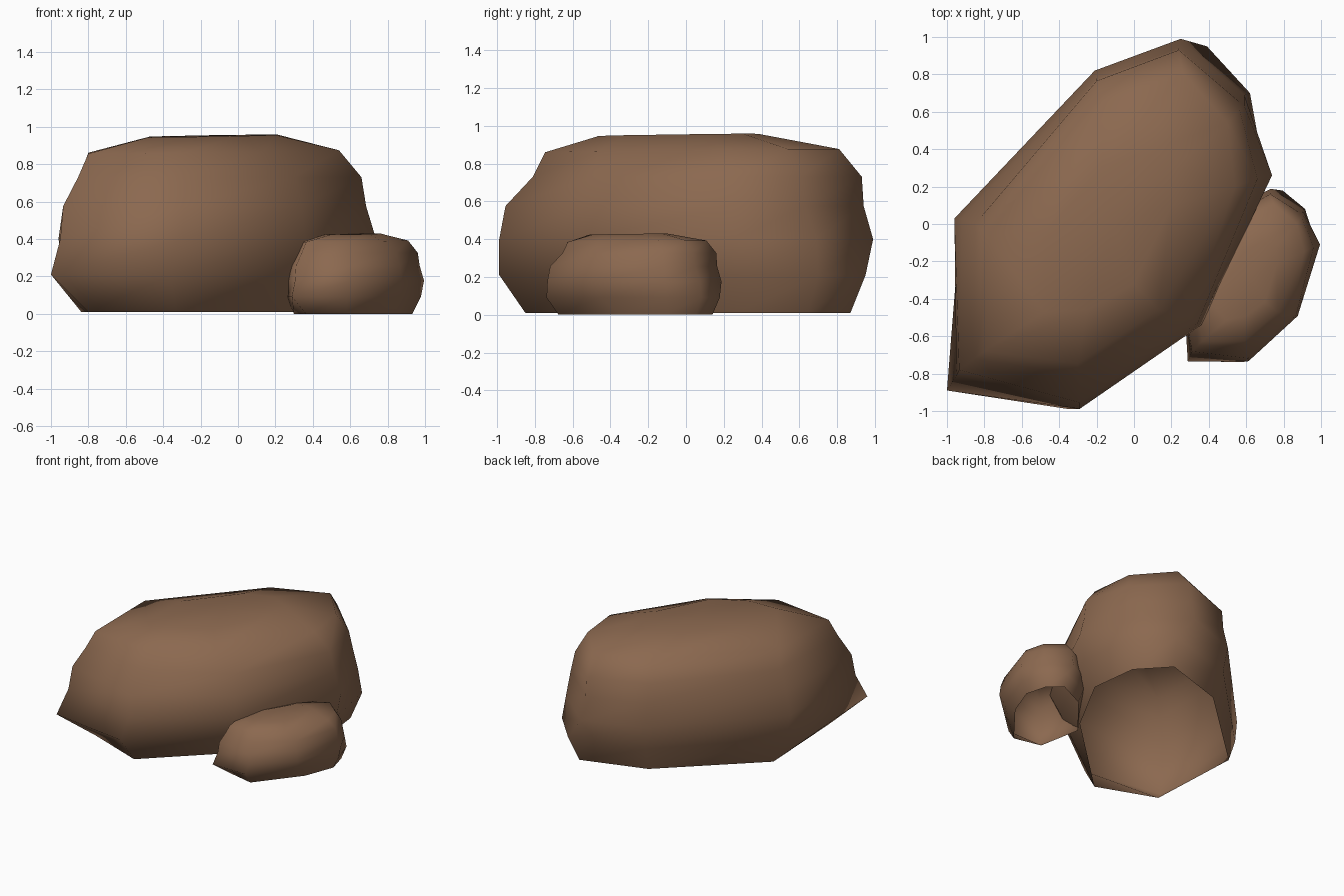
import bpy, bmesh, math

if "Cube" in bpy.data.objects:
    bpy.data.objects.remove(bpy.data.objects["Cube"])

brown = bpy.data.materials.new("earthy brown")
brown.diffuse_color = (0.26, 0.14, 0.079, 1)
brown.use_nodes = True
brown.node_tree.nodes["Principled BSDF"].inputs["Base Color"].default_value = brown.diffuse_color

# Eight-sided outlines of the boulder, from the open foot to the crown
foot = [(-.838, .08), (-.16, .71), (.345, .87), (.555, .645), (.60, .27), (.34, -.21), (-.335, -.85), (-.80, -.675)]
low = [(-.925, .05), (-.19, .79), (.39, .95), (.62, .70), (.70, .26), (.32, -.46), (-.36, -.988), (-1, -.89)]
mid = [(-.96, .03), (-.21, .82), (.25, .99), (.59, .69), (.738, .26), (.36, -.54), (-.29, -.988), (-.95, -.81)]
upper = [(-.92, .03), (-.20, .78), (.24, .94), (.59, .63), (.685, .25), (.34, -.53), (-.29, -.955), (-.935, -.78)]
high = [(-.85, .0), (-.20, .765), (.24, .93), (.565, .61), (.66, .24), (.30, -.49), (-.29, -.81), (-.855, -.72)]
shoulder = [(-.80, -.05), (-.167, .65), (.26, .81), (.50, .54), (.54, .20), (.13, -.46), (-.30, -.745), (-.80, -.68)]
crown = [(-.47, -.05), (-.17, .30), (.05, .38), (.21, .30), (.20, .10), (.0, -.32), (-.25, -.46), (-.48, -.47)]

# Height, sideways tilt and outline of every ring
levels = [(.01, 0, foot), (.21, 0, low), (.40, 0, mid), (.575, 0, upper),
          (.73, 0, high), (.868, .008, shoulder), (.953, .01, crown)]


def rock(name, scale, turn, place):
    bm = bmesh.new()
    rings = [[bm.verts.new((x, y, z + tilt * (x + y))) for x, y in outline]
             for z, tilt, outline in levels]
    for a, b in zip(rings, rings[1:]):
        for i in range(8):
            j = (i + 1) % 8
            bm.faces.new((a[j], a[i], b[i], b[j]))
    # Crown cap, fanned around a centre point; the foot stays open
    top = bm.verts.new((-.11, .0, .953))
    for i in range(8):
        bm.faces.new((rings[-1][(i + 1) % 8], rings[-1][i], top))
    bmesh.ops.recalc_face_normals(bm, faces=bm.faces)
    for f in bm.faces:
        f.smooth = True
    mesh = bpy.data.meshes.new(name)
    bm.to_mesh(mesh)
    bm.free()
    mesh.materials.append(brown)
    ob = bpy.data.objects.new(name, mesh)
    ob.scale = (scale,) * 3
    ob.rotation_euler.z = math.radians(turn)
    ob.location = place
    bpy.context.collection.objects.link(ob)


# Large boulder and its smaller, slightly turned companion
rock("large_boulder", 1, 0, (0, 0, 0))
rock("small_boulder", .453, 8, (.68, -.272, -.0045))
